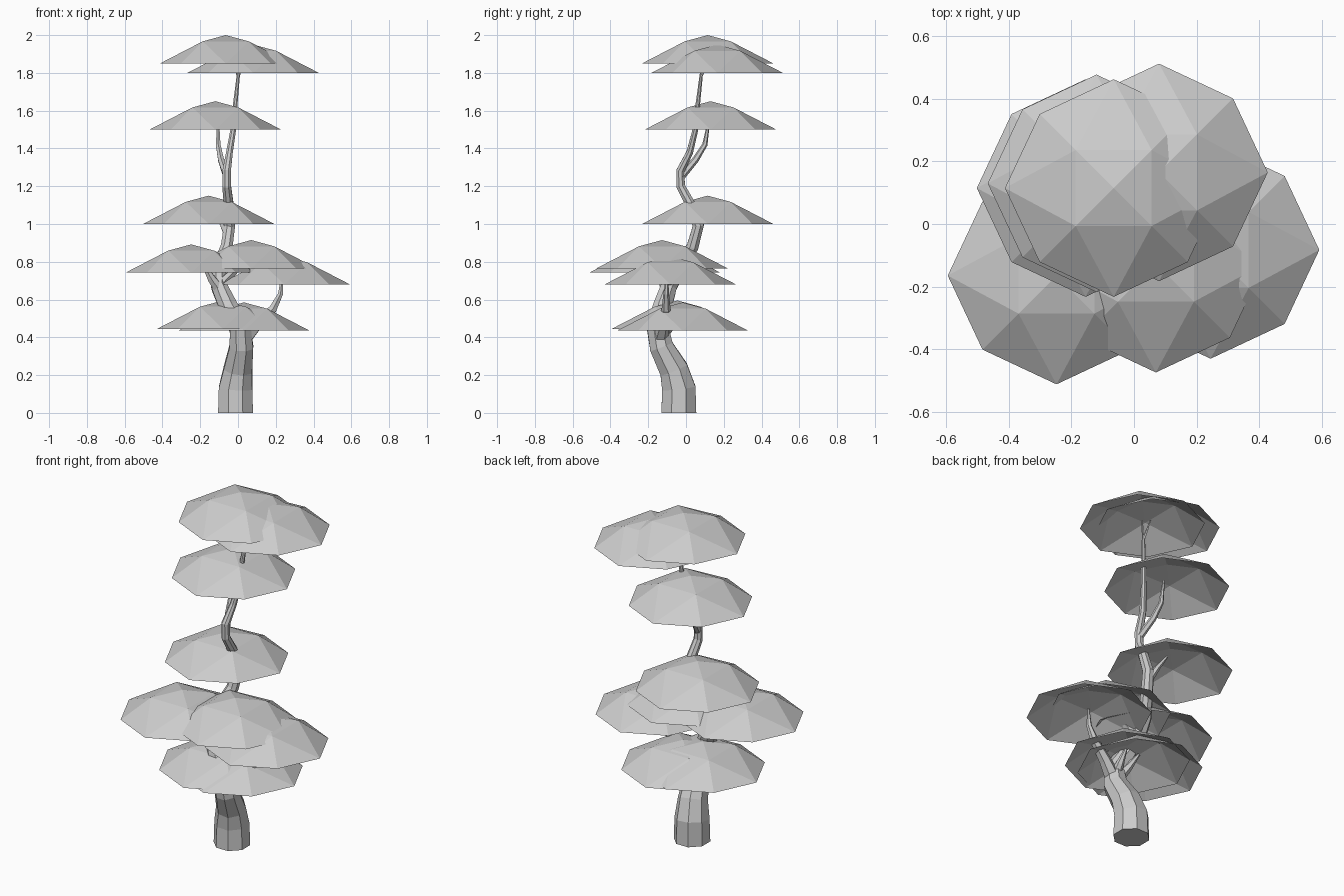
import bpy, bmesh
from math import sin, cos, pi
from mathutils import Vector


def finish(bm, name):
    bmesh.ops.recalc_face_normals(bm, faces=bm.faces[:])
    mesh = bpy.data.meshes.new(name)
    bm.to_mesh(mesh)
    bm.free()
    ob = bpy.data.objects.new(name, mesh)
    bpy.context.collection.objects.link(ob)
    return ob


def limb(name, sides, pts):
    """Tapered tube through points given as (x, y, z, radius)."""
    bm = bmesh.new()
    co = [Vector(p[:3]) for p in pts]
    rings = []
    for i, c in enumerate(co):
        a, b = co[max(i - 1, 0)], co[min(i + 1, len(co) - 1)]
        q = Vector((0, 0, 1)).rotation_difference(b - a)
        ring = []
        for k in range(sides):
            t = 2 * pi * (k + 0.5) / sides
            ring.append(bm.verts.new(c + q @ Vector((cos(t), sin(t), 0)) * pts[i][3]))
        rings.append(ring)
    for r, s in zip(rings, rings[1:]):
        for k in range(sides):
            n = (k + 1) % sides
            bm.faces.new((r[k], r[n], s[n], s[k]))
    bm.faces.new(rings[0][::-1])
    bm.faces.new(rings[-1])
    return finish(bm, name)


def foliage_cap(name, x, y, z):
    """Open faceted dome: apex, ring of four, rim of eight."""
    bm = bmesh.new()
    apex = bm.verts.new((x, y, z + 0.15))
    inner = [bm.verts.new((x + 0.172 * cos(pi / 4 + k * pi / 2),
                           y + 0.172 * sin(pi / 4 + k * pi / 2), z + 0.117)) for k in range(4)]
    rim = []
    for k in range(8):
        r = 0.335 if k % 2 else 0.348
        rim.append(bm.verts.new((x + r * cos(k * pi / 4), y + r * sin(k * pi / 4), z)))
    for k in range(4):
        a, b = inner[k], inner[(k + 1) % 4]
        e0, e1, e2 = rim[2 * k], rim[2 * k + 1], rim[(2 * k + 2) % 8]
        bm.faces.new((apex, a, b))
        bm.faces.new((a, e0, e1))
        bm.faces.new((a, e1, e2))
        bm.faces.new((a, e2, b))
    return finish(bm, name)


# Foliage layers: centre x, centre y, rim height
caps = [(-0.065, 0.115, 1.85), (0.08, 0.165, 1.80), (-0.12, 0.13, 1.50),
        (-0.155, 0.115, 1.00), (-0.248, -0.165, 0.742), (0.07, -0.127, 0.765),
        (0.245, -0.083, 0.68), (0.032, -0.018, 0.435), (-0.08, -0.045, 0.445)]
for i, c in enumerate(caps):
    foliage_cap(f"foliage_cap_{i + 1}", *c)

# Winding trunk
limb("trunk", 8, [
    (-0.013, -0.038, 0.0, 0.1), (-0.013, -0.038, 0.13, 0.096), (0.0, -0.065, 0.23, 0.082),
    (0.018, -0.13, 0.35, 0.068), (0.012, -0.15, 0.45, 0.062), (-0.05, -0.125, 0.56, 0.054),
    (-0.1, -0.09, 0.67, 0.046), (-0.1, -0.03, 0.77, 0.038), (-0.06, 0.035, 0.88, 0.034),
    (-0.045, 0.065, 0.99, 0.032), (-0.05, 0.02, 1.11, 0.028), (-0.06, -0.028, 1.2, 0.025),
    (-0.06, -0.03, 1.28, 0.024), (-0.045, 0.02, 1.38, 0.019), (-0.025, 0.05, 1.5, 0.016),
    (-0.015, 0.062, 1.63, 0.013), (0.003, 0.082, 1.8, 0.009)])

# Branches reaching up into each foliage layer
limb("branch_right", 6, [(0.02, -0.14, 0.38, 0.045), (0.1, -0.12, 0.47, 0.034),
                         (0.185, -0.105, 0.55, 0.024), (0.225, -0.105, 0.63, 0.015),
                         (0.235, -0.1, 0.73, 0.006)])
limb("branch_left", 6, [(-0.08, -0.1, 0.63, 0.034), (-0.14, -0.12, 0.71, 0.024),
                        (-0.19, -0.14, 0.8, 0.008)])
limb("branch_middle", 6, [(-0.09, -0.09, 0.68, 0.03), (-0.02, -0.11, 0.75, 0.022),
                          (0.05, -0.12, 0.84, 0.007)])
limb("branch_low_right", 6, [(0.02, -0.14, 0.4, 0.035), (0.03, -0.08, 0.46, 0.022),
                             (0.03, -0.03, 0.53, 0.008)])
limb("branch_low_left", 6, [(0.0, -0.14, 0.4, 0.035), (-0.04, -0.09, 0.47, 0.022),
                            (-0.075, -0.05, 0.54, 0.008)])
limb("branch_mid_crown", 6, [(-0.05, 0.05, 0.94, 0.026), (-0.09, 0.085, 1.02, 0.016),
                             (-0.14, 0.11, 1.1, 0.006)])
limb("branch_upper", 6, [(-0.06, -0.025, 1.25, 0.02), (-0.09, 0.05, 1.34, 0.018),
                         (-0.105, 0.1, 1.42, 0.014), (-0.105, 0.122, 1.55, 0.006)])
limb("twig_top_left", 5, [(0.001, 0.08, 1.78, 0.008), (-0.03, 0.1, 1.9, 0.004)])
limb("twig_top_right", 5, [(0.001, 0.08, 1.78, 0.008), (0.04, 0.115, 1.87, 0.004)])
